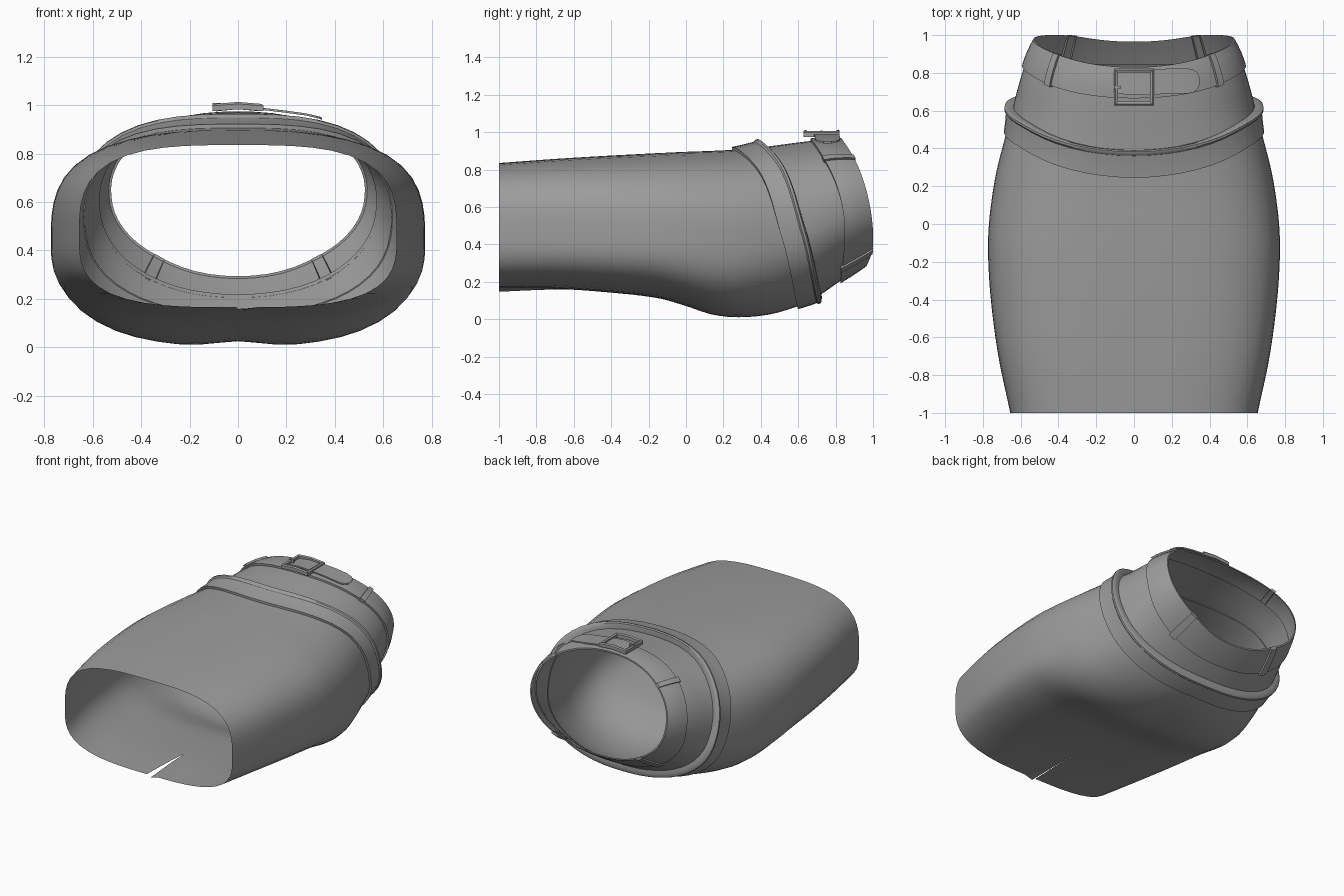
import bpy, bmesh, math
from mathutils import Vector

if "Cube" in bpy.data.objects:
    bpy.data.objects.remove(bpy.data.objects["Cube"])

SIDES = 56
grey = bpy.data.materials.new("grey_cloth")
grey.diffuse_color = (0.33, 0.33, 0.33, 1)
grey.use_nodes = True
grey.node_tree.nodes["Principled BSDF"].inputs["Base Color"].default_value = grey.diffuse_color

# Body stations: y, half width, widest z, top z, bottom z, roundness
STATIONS = [
    (-1.0, .655, .46, .835, .165, 3.2), (-.7, .718, .46, .857, .163, 3.2),
    (-.4, .758, .45, .875, .142, 3.1), (-.15, .773, .44, .888, .112, 3.0),
    (0, .768, .43, .895, .068, 2.9), (.14, .752, .43, .90, .020, 2.8),
    (.28, .728, .43, .908, .003, 2.7), (.45, .685, .45, .925, .018, 2.5),
    (.6, .645, .48, .945, .065, 2.35), (.72, .615, .53, .957, .13, 2.25),
    (.85, .575, .58, .957, .222, 2.15), (1.0, .515, .63, .945, .315, 2.15)]

# Height-dependent seam curves: (relative height, y)
WAIST = [(-1, .965), (-.8, .995), (-.5, 1.0), (0, .98), (.4, .945), (.7, .9), (1, .83)]
BELT_LOW = [(-1, .825), (-.5, .845), (0, .84), (.5, .785), (1, .665)]
BAND_TOP = [(-1, .725), (-.5, .685), (0, .635), (.6, .54), (1, .39)]
BAND_LOW = [(-1, .6), (-.5, .56), (0, .505), (.6, .41), (1, .245)]


def smooth_lookup(table, t, col=1):
    """Cubic interpolation through the rows of a table."""
    t = min(max(t, table[0][0]), table[-1][0])
    i = max(k for k in range(len(table) - 1) if table[k][0] <= t)

    def slope(k):
        a, b = table[max(k - 1, 0)], table[min(k + 1, len(table) - 1)]
        return (b[col] - a[col]) / (b[0] - a[0])
    p, q = table[i], table[i + 1]
    h = q[0] - p[0]
    u = (t - p[0]) / h
    return ((2*u**3 - 3*u*u + 1) * p[col] + (u**3 - 2*u*u + u) * h * slope(i)
            + (3*u*u - 2*u**3) * q[col] + (u**3 - u*u) * h * slope(i + 1))


def surface(y, ang, off=0.0):
    """Point on the hip form at length y and angle, pushed out by off."""
    a, zc, zt, zb, n = (smooth_lookup(STATIONS, y, c) for c in range(1, 6))
    c, s = math.cos(ang), math.sin(ang)
    r = (abs(c)**n + abs(s)**n) ** (-1 / n)
    x = (a + off) * r * c
    z = zc + r * s * ((zt - zc + off) if s > 0 else (zc - zb + off))
    if s < 0:  # shallow crease between the two rounded halves
        z += .022 * math.exp(-(x / .13)**2) * math.exp(-((y - .3) / .25)**2)
    return Vector((x, y, z))


def seam(table, ang):
    return smooth_lookup(table, math.sin(ang))


def finish(name, bm, angle=40):
    me = bpy.data.meshes.new(name)
    bm.to_mesh(me)
    bm.free()
    me.materials.append(grey)
    ob = bpy.data.objects.new(name, me)
    bpy.context.collection.objects.link(ob)
    bpy.ops.object.select_all(action='DESELECT')
    ob.select_set(True)
    bpy.context.view_layer.objects.active = ob
    bpy.ops.object.shade_smooth_by_angle(angle=math.radians(angle))
    return ob


def sheet(name, rows, cols, point, angle=40):
    """Grid surface from point(row, col); coincident seams are welded."""
    bm = bmesh.new()
    g = [[bm.verts.new(point(i, j)) for j in range(cols)] for i in range(rows)]
    for i in range(rows - 1):
        for j in range(cols - 1):
            bm.faces.new((g[i][j], g[i][j+1], g[i+1][j+1], g[i+1][j]))
    bmesh.ops.remove_doubles(bm, verts=bm.verts, dist=1e-5)
    return finish(name, bm, angle)


def angle_of(j):
    return -math.pi / 2 + 2 * math.pi * j / SIDES


# Main skirt, with a wedge slit at the back hem
ROWS = 37


def skirt_point(i, j):
    ang = angle_of(j)
    y = -1 + (seam(BELT_LOW, ang) + 1.02) * i / (ROWS - 1)
    p = surface(y, ang)
    if j in (0, SIDES):
        opening = max(0, (-.6 - y) / .4)
        p.x = (.014 if j == 0 else -.014) * opening
        if j == 0:
            p.z -= .018 * opening
    return p


sheet("skirt_body", ROWS, SIDES + 1, skirt_point)


# Rings following the hip form: rows of (blend between seams, offset)
def ring(name, low, high, profile):
    def point(i, j):
        ang = angle_of(j)
        t, off = profile[i]
        y = seam(low, ang) * (1 - t) + seam(high, ang) * t
        return surface(y, ang, off)
    return sheet(name, len(profile), SIDES + 1, point, 35)


ring("hip_band", BAND_LOW, BAND_TOP,
     [(0, 0), (0, .016), (.3, .021), (.6, .028), (.8, .033), (.86, .043),
      (.95, .046), (1, .038), (1.01, .02), (1.0, -.005)])
ring("waist_belt", BELT_LOW, WAIST,
     [(0, 0), (0, .014), (.25, .016), (.5, .016), (.75, .014), (1, .010), (1, 0)])


# Belt loops: short raised straps across the belt
def belt_loop(name, ang, half):
    prof = [(-.04, 0), (-.04, .024), (.25, .028), (.5, .028), (.75, .026),
            (1.02, .021), (1.02, 0)]

    def point(i, j):
        t, off = prof[i]
        a = ang + (-half, -half, half, half)[j]
        y = seam(BELT_LOW, a) * (1 - t) + seam(WAIST, a) * t
        return surface(y, a, off if j in (1, 2) else 0)
    sheet(name, len(prof), 4, point, 30)


for side, label in ((1, "right"), (-1, "left")):
    belt_loop("front_loop_" + label, math.pi / 2 - side * .78, .035)
    belt_loop("back_loop_" + label, -math.pi / 2 + side * .66, .05)


def box(bm, x0, x1, y0, y1, z0, z1):
    m = bmesh.ops.create_cube(bm, size=1)
    for v in m["verts"]:
        v.co = Vector(((x0 + x1) / 2 + v.co.x * (x1 - x0),
                       (y0 + y1) / 2 + v.co.y * (y1 - y0),
                       (z0 + z1) / 2 + v.co.z * (z1 - z0)))


# Square buckle frame, arched slightly along its width
bm = bmesh.new()
outer, inner = (.105, .097), (.085, .077)
levels = [(outer, .983), (outer, 1.005), ((.097, .089), 1.013), (inner, 1.008), (inner, .983)]
loops = [[bm.verts.new((sx * w, .725 + sy * h, z - (.008 if sx else 0)))
          for sx, sy in ((-1, -1), (0, -1), (1, -1), (1, 1), (0, 1), (-1, 1))]
         for (w, h), z in levels]
for k in range(5):
    lo, hi = loops[k], loops[(k + 1) % 5]
    for j in range(6):
        bm.faces.new((lo[j], lo[(j+1) % 6], hi[(j+1) % 6], hi[j]))
bmesh.ops.recalc_face_normals(bm, faces=bm.faces)
finish("buckle_frame", bm, 30)

# Buckle prong
bm = bmesh.new()
box(bm, -.105, -.07, .718, .73, .985, 1.008)
finish("buckle_prong", bm, 30)

# Loose belt end with a rounded tip, passing through the buckle
TONGUE = [(-.09, .974, .06), (0, .987, .063), (.1, .98, .066), (.2, .968, .067),
          (.28, .957, .067), (.315, .949, .06), (.335, .944, .045), (.346, .94, .022)]


def tongue_point(i, j):
    x, z, h = TONGUE[i]
    side, lift = ((-1, 0), (-1, .009), (1, .009), (1, 0), (-1, 0))[j]
    return Vector((x, .757 - .012 * (1 - min(1, abs(x) / .2)) + side * h, z + lift))


sheet("belt_end", len(TONGUE), 5, tongue_point, 35)
